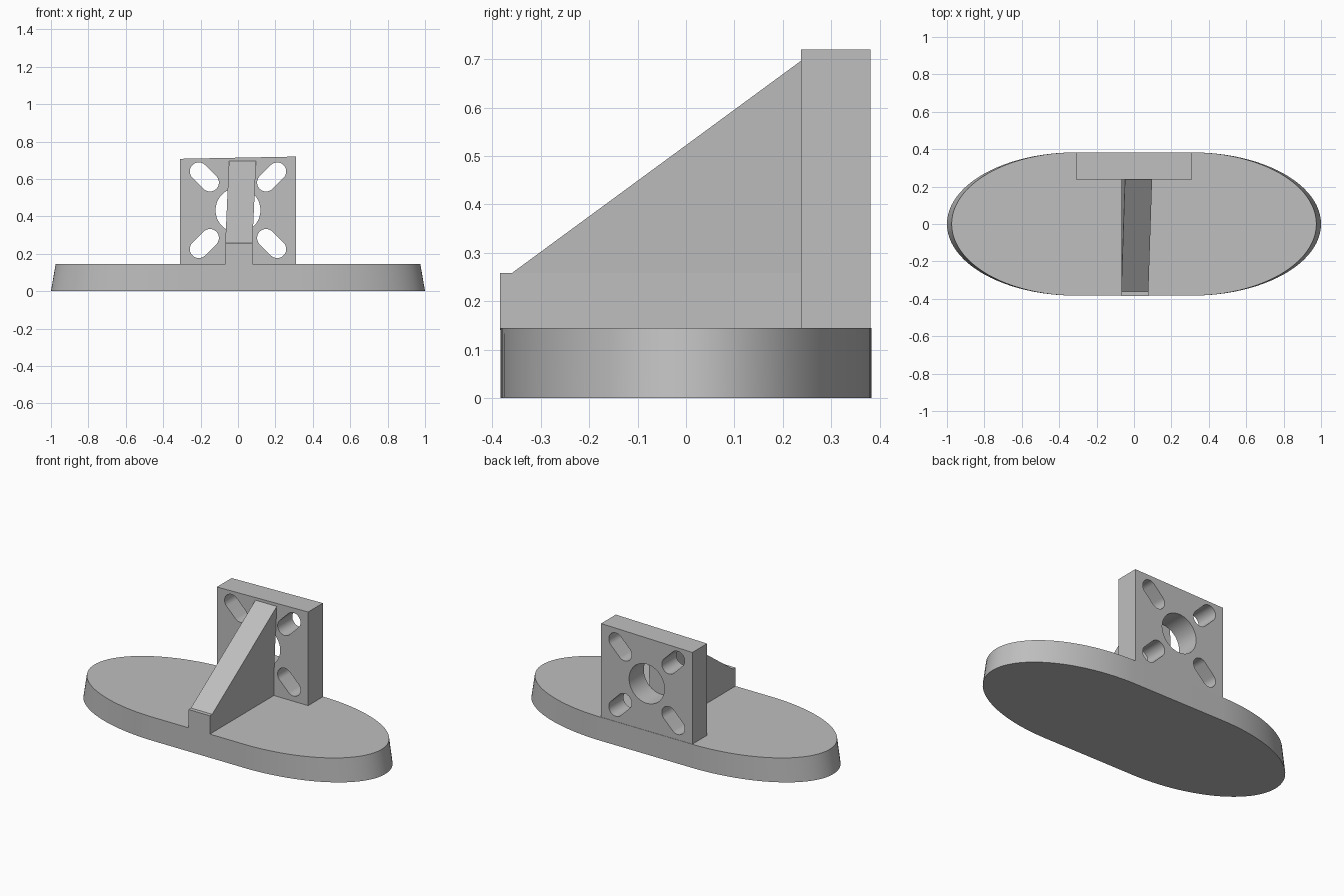
import bpy, bmesh
from math import sin, cos, pi, radians, atan2

cube = bpy.data.objects.get("Cube")
if cube:
    bpy.data.objects.remove(cube, do_unlink=True)

grey = bpy.data.materials.new("plain_grey")
grey.use_nodes = True
colour = (0.52, 0.52, 0.52, 1)
grey.diffuse_color = colour
grey.node_tree.nodes["Principled BSDF"].inputs["Base Color"].default_value = colour


def make_object(name, bm):
    bmesh.ops.recalc_face_normals(bm, faces=bm.faces)
    mesh = bpy.data.meshes.new(name)
    bm.to_mesh(mesh)
    bm.free()
    mesh.materials.append(grey)
    obj = bpy.data.objects.new(name, mesh)
    bpy.context.collection.objects.link(obj)
    return obj


def loft(bm, ring_a, ring_b):
    """Closed solid between two matching rings of points."""
    a = [bm.verts.new(p) for p in ring_a]
    b = [bm.verts.new(p) for p in ring_b]
    bm.faces.new(a)
    bm.faces.new(b)
    for i in range(len(a)):
        j = (i + 1) % len(a)
        bm.faces.new((a[i], a[j], b[j], b[i]))


def smooth(obj):
    bpy.ops.object.select_all(action='DESELECT')
    obj.select_set(True)
    bpy.context.view_layer.objects.active = obj
    bpy.ops.object.shade_smooth_by_angle(angle=radians(30))


# Base: straight middle with half-ellipse ends that taper inward
HALF, DEPTH, BASE_TOP, STEPS = 0.31, 0.383, 0.145, 48


def base_ring(reach, z):
    ring = []
    for side in (0, 1):
        for i in range(STEPS + 1):
            t = -pi / 2 + pi * (i / STEPS + side)
            ring.append(((-HALF if side else HALF) + reach * cos(t), DEPTH * sin(t), z))
    return ring


bm = bmesh.new()
loft(bm, base_ring(0.69, 0), base_ring(0.665, BASE_TOP))
smooth(make_object("base", bm))

# Upright mounting plate, with a slightly sloping top
BACK, FRONT = 0.381, 0.238
outline = [(-HALF, 0.14), (HALF, 0.14), (HALF, 0.72), (-HALF, 0.708)]
bm = bmesh.new()
loft(bm, [(x, FRONT, z) for x, z in outline], [(x, BACK, z) for x, z in outline])
plate = make_object("mounting_plate", bm)

# Cutter for the centre hole and the four diagonal slots
HOLE_Z = 0.433


def slot_ring(cx, cz, radius, stretch, angle, y, n=32):
    ring = []
    for half in (0, 1):
        for i in range(n + 1 - (stretch == 0)):
            t = angle - pi / 2 + pi * (i / n + half)
            mid = angle + pi * half
            ring.append((cx + stretch * cos(mid) + radius * cos(t), y,
                         cz + stretch * sin(mid) + radius * sin(t)))
    return ring


holes = [(0, 0, 0.12, 0, 0)]
holes += [(sx * 0.18, sz * 0.178, 0.048, 0.042, atan2(sz, sx))
          for sx in (-1, 1) for sz in (-1, 1)]
bm = bmesh.new()
for x, dz, radius, stretch, angle in holes:
    loft(bm, *[slot_ring(x, HOLE_Z + dz, radius, stretch, angle, y) for y in (0.2, 0.45)])
cutter = make_object("hole_cutter", bm)
cutter.hide_render = True

cut = plate.modifiers.new("holes", 'BOOLEAN')
cut.object = cutter
cut.operation = 'DIFFERENCE'
cut.solver = 'EXACT'
bpy.context.view_layer.objects.active = plate
bpy.ops.object.modifier_apply(modifier=cut.name)
bpy.data.objects.remove(cutter, do_unlink=True)
smooth(plate)

# Support rib: straight foot below, leaning wedge above
LEFT, RIGHT, FOOT_TOP, LEAN = -0.068, 0.077, 0.258, 0.045


def rib_part(name, profile, lean=0):
    bm = bmesh.new()
    loft(bm, *[[(x + lean * (z - FOOT_TOP), y, z) for y, z in profile]
               for x in (LEFT, RIGHT)])
    make_object(name, bm)


rib_part("rib_foot", [(-0.384, 0.14), (FRONT, 0.14), (FRONT, FOOT_TOP), (-0.384, FOOT_TOP)])
rib_part("rib_wedge", [(-0.36, FOOT_TOP), (FRONT, FOOT_TOP), (FRONT, 0.697)], LEAN)
